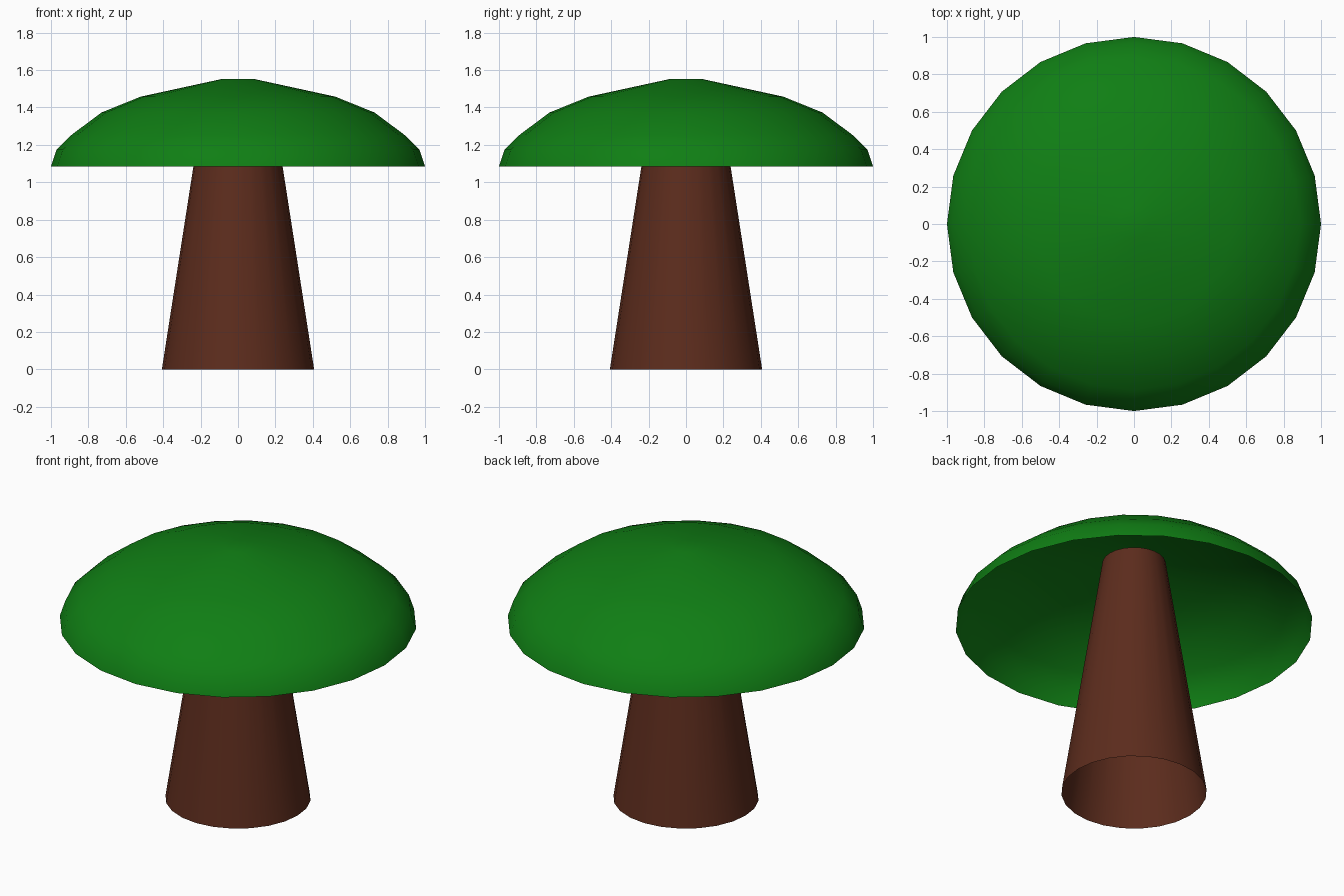
import bpy, bmesh
from math import cos, sin, pi

if "Cube" in bpy.data.objects:
    bpy.data.objects.remove(bpy.data.objects["Cube"])

SIDES = 24


def material(name, color):
    mat = bpy.data.materials.new(name)
    mat.diffuse_color = (*color, 1)
    mat.use_nodes = True
    mat.node_tree.nodes["Principled BSDF"].inputs["Base Color"].default_value = mat.diffuse_color
    return mat


def lathe(name, profile, mat, close_top=False):
    """Revolve (radius, z) points, listed bottom to top, into an open shell."""
    bm = bmesh.new()
    rings = [[bm.verts.new((r * cos(2 * pi * i / SIDES), r * sin(2 * pi * i / SIDES), z))
              for i in range(SIDES)] for r, z in profile]
    for low, high in zip(rings, rings[1:]):
        for i in range(SIDES):
            j = (i + 1) % SIDES
            bm.faces.new((low[i], low[j], high[j], high[i]))
    if close_top:
        bm.faces.new(rings[-1])
    for face in bm.faces:
        face.smooth = True
    mesh = bpy.data.meshes.new(name)
    bm.to_mesh(mesh)
    bm.free()
    mesh.materials.append(mat)
    obj = bpy.data.objects.new(name, mesh)
    bpy.context.collection.objects.link(obj)
    return obj


# Tapered trunk, an open tube ending just under the canopy
lathe("trunk", [(0.407, 0), (0.177, 1.48)],
      material("bark", (0.107, 0.025, 0.012)))

# Domed canopy, a thin shell open underneath with a small flat tip
lathe("canopy", [(1.0, 1.085), (0.97, 1.175), (0.888, 1.255), (0.73, 1.373),
                 (0.52, 1.458), (0.083, 1.553)],
      material("leaves", (0.005, 0.21, 0.007)), close_top=True)
